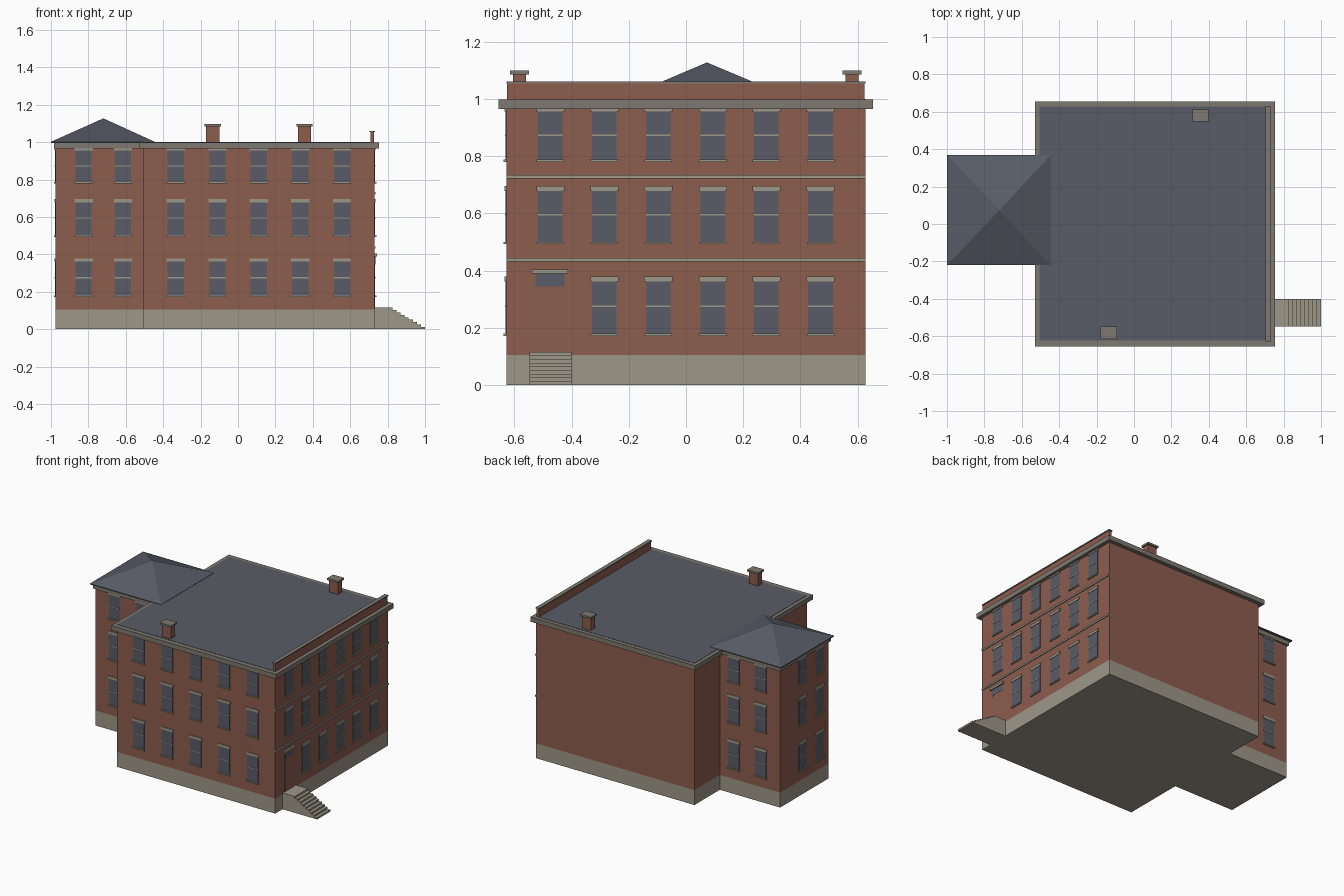
import bpy, bmesh
from mathutils import Vector

cube = bpy.data.objects.get("Cube")
if cube:
    bpy.data.objects.remove(cube, do_unlink=True)


def material(name, rgb):
    m = bpy.data.materials.new(name)
    m.use_nodes = True
    lin = [((c / 255 + 0.055) / 1.055) ** 2.4 for c in rgb] + [1]
    m.diffuse_color = lin
    m.node_tree.nodes["Principled BSDF"].inputs["Base Color"].default_value = lin
    return m


BRICK = material("brick red", (141, 93, 79))
STONE = material("pale stone", (158, 151, 136))
TRIM = material("grey stone trim", (126, 121, 112))
SLATE = material("blue grey slate", (88, 92, 102))
GLASS = material("dark glass", (88, 92, 102))


def add_box(bm, lo, hi):
    lo, hi = Vector(lo), Vector(hi)
    vs = bmesh.ops.create_cube(bm, size=1)["verts"]
    for v in vs:
        v.co = (lo + hi) / 2 + v.co * (hi - lo)


def finish(name, bm, mat):
    bmesh.ops.recalc_face_normals(bm, faces=bm.faces)
    me = bpy.data.meshes.new(name)
    bm.to_mesh(me)
    bm.free()
    me.materials.append(mat)
    ob = bpy.data.objects.new(name, me)
    bpy.context.collection.objects.link(ob)
    return ob


def box(name, lo, hi, mat):
    bm = bmesh.new()
    add_box(bm, lo, hi)
    return finish(name, bm, mat)


def prism(name, outline, z0, z1, mat):
    """Extrude a plan outline from z0 to z1."""
    bm = bmesh.new()
    f = bm.faces.new([bm.verts.new((x, y, z0)) for x, y in outline])
    top = bmesh.ops.extrude_face_region(bm, geom=[f])["geom"]
    for v in top:
        if isinstance(v, bmesh.types.BMVert):
            v.co.z = z1
    return finish(name, bm, mat)


# Main dimensions
X0, X1, Y0, Y1 = -0.505, 0.73, -0.628, 0.627
WX, WY0, WY1 = -0.975, -0.195, 0.345
PLINTH, EAVE, TOP = 0.105, 0.965, 1.0

# Walls and plinth share one plan: main block with a wing on the right-hand side
plan = [(X0, Y0), (X1, Y0), (X1, Y1), (X0, Y1),
        (X0, WY1), (WX, WY1), (WX, WY0), (X0, WY0)]
prism("plinth", plan, 0, PLINTH, STONE)
prism("brick_walls", plan, PLINTH, EAVE + 0.02, BRICK)

# Cornices and roofs
box("main_cornice", (X0 - 0.025, Y0 - 0.027, EAVE), (X1 + 0.025, Y1 + 0.027, TOP - 0.002), TRIM)
box("main_roof", (X0, Y0 + 0.005, TOP - 0.01), (X1 - 0.025, Y1, TOP), SLATE)
box("wing_cornice", (WX - 0.01, WY0 - 0.01, EAVE), (X0, WY1 + 0.01, TOP - 0.004), TRIM)

bm = bmesh.new()
eaves = [(-1, -0.22), (-0.445, -0.22), (-0.445, 0.37), (-1, 0.37)]
low = [bm.verts.new((x, y, TOP - 0.004)) for x, y in eaves]
rim = [bm.verts.new((x, y, TOP + 0.002)) for x, y in eaves]
apex = bm.verts.new((-0.72, 0.073, 1.127))
bm.faces.new(low)
for i in range(4):
    j = (i + 1) % 4
    bm.faces.new((low[i], low[j], rim[j], rim[i]))
    bm.faces.new((rim[i], rim[j], apex))
finish("wing_hip_roof", bm, SLATE)

# Parapet along the entrance side
box("parapet", (0.709, Y0 + 0.003, TOP - 0.01), (X1 - 0.002, Y1 - 0.003, 1.055), BRICK)
box("parapet_cap", (0.704, Y0, 1.054), (X1 + 0.003, Y1, 1.061), TRIM)

# Chimneys
for side, cx, cy in (("front", -0.135, -0.582), ("back", 0.355, 0.58)):
    box(side + "_chimney", (cx - 0.035, cy - 0.023, TOP - 0.01),
        (cx + 0.035, cy + 0.023, 1.086), BRICK)
    box(side + "_chimney_cap", (cx - 0.043, cy - 0.033, 1.085),
        (cx + 0.043, cy + 0.033, 1.098), TRIM)

# Stone bands across the entrance side
for name, z in (("lower_band", 0.437), ("upper_band", 0.727)):
    box(name, (X1 - 0.01, Y0, z - 0.006), (X1 + 0.006, Y1, z + 0.006), STONE)


def wall_box(bm, axis, sign, wall, u, half, z0, z1, out):
    """Box on a wall facing along axis, sticking out by a given amount."""
    a, b = sorted((wall - sign * 0.004, wall + sign * out))
    if axis == "x":
        add_box(bm, (a, u - half, z0), (b, u + half, z1))
    else:
        add_box(bm, (u - half, a, z0), (u + half, b, z1))


FLOORS = ((0.178, 0.361, 0.275), (0.498, 0.677, 0.595), (0.785, 0.955, 0.873))


def windows(name, axis, sign, wall, columns, skip=None):
    glass, stone = bmesh.new(), bmesh.new()
    for n, u in enumerate(columns):
        for level, (z0, z1, mid) in enumerate(FLOORS):
            if (n, level) == skip:
                continue
            at = (axis, sign, wall, u)
            wall_box(glass, *at, 0.043, z0, z1, 0.003)
            wall_box(stone, *at, 0.043, mid - 0.003, mid + 0.003, 0.005)
            wall_box(stone, *at, 0.048, z0 - 0.006, z0 + 0.002, 0.01)
            wall_box(stone, *at, 0.049, z1, z1 + 0.018, 0.006)
    finish(name + "_window_glass", glass, GLASS)
    finish(name + "_window_stone", stone, STONE)


wing_cols = (-0.825, -0.615)
windows("front", "y", -1, Y0, (-0.333, -0.11, 0.111, 0.333, 0.556))
windows("entrance_side", "x", 1, X1, (-0.474, -0.285, -0.097, 0.094, 0.281, 0.47), skip=(0, 0))
windows("wing_front", "y", -1, WY0, wing_cols)
windows("wing_back", "y", 1, WY1, wing_cols)
windows("wing_end", "x", -1, WX, (0.097, -0.09))

# Entrance door, transom light and hood
DY = -0.475
for name, half, z0, z1, out, mat in (
        ("entrance_door", 0.05, 0.115, 0.345, 0.003, BRICK),
        ("door_transom", 0.05, 0.345, 0.39, 0.004, GLASS),
        ("door_lintel", 0.063, 0.389, 0.404, 0.012, STONE)):
    bm = bmesh.new()
    wall_box(bm, "x", 1, X1, DY, half, z0, z1, out)
    finish(name, bm, mat)

# Entrance steps: landing followed by descending treads
steps, x_land, count, height = 8, 0.825, 8, 0.115
tread, rise = (1 - x_land) / count, height / (count + 1)
profile = [(X1 - 0.005, 0), (X1 - 0.005, height), (x_land, height)]
for i in range(1, count + 1):
    z = height - i * rise
    profile += [(x_land + (i - 1) * tread, z), (x_land + i * tread, z)]
profile.append((1, 0))
bm = bmesh.new()
f = bm.faces.new([bm.verts.new((x, -0.547, z)) for x, z in profile])
for v in bmesh.ops.extrude_face_region(bm, geom=[f])["geom"]:
    if isinstance(v, bmesh.types.BMVert):
        v.co.y = -0.4
finish("entrance_steps", bm, STONE)
